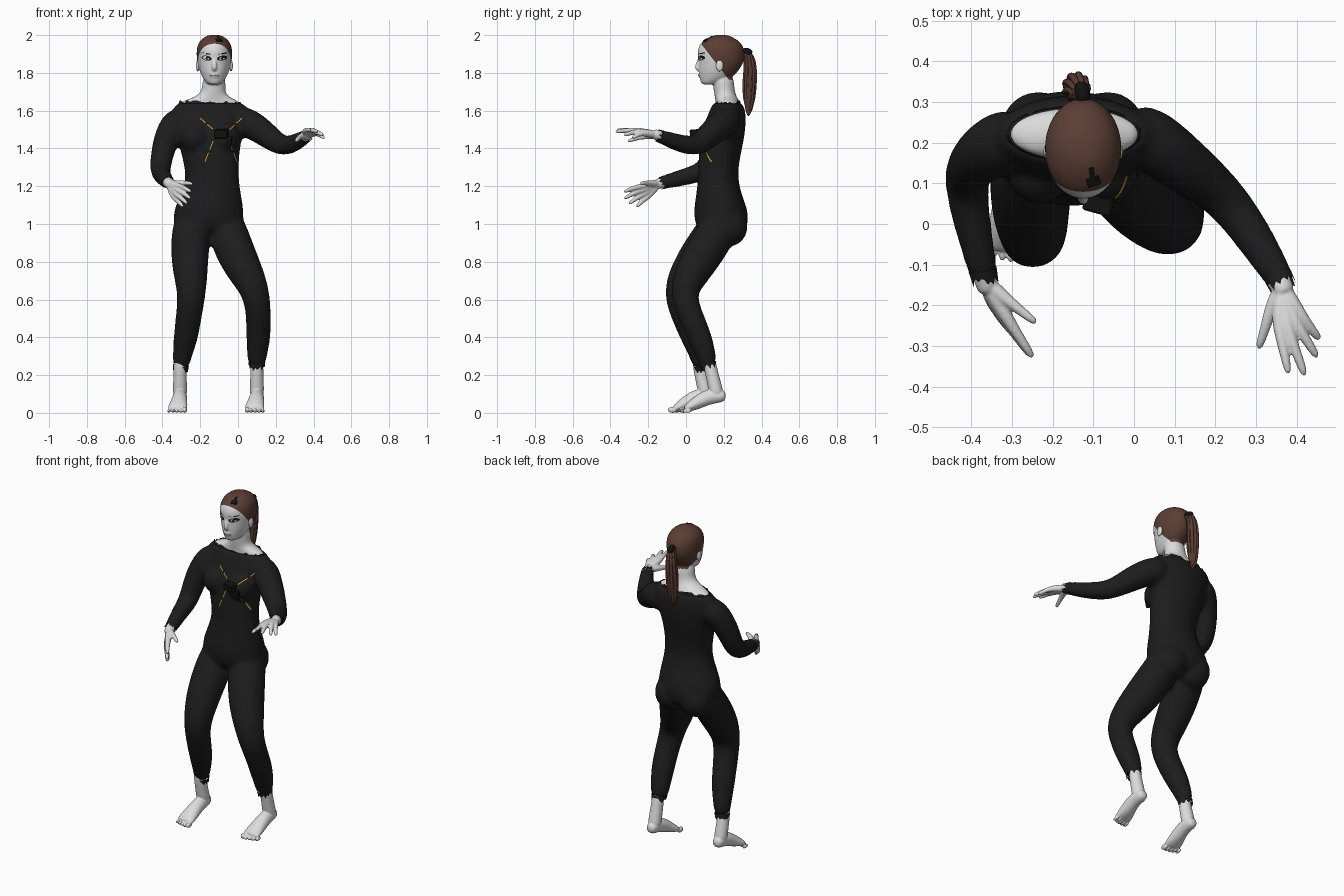
import bpy, bmesh, math, random
from mathutils import Vector
from mathutils.bvhtree import BVHTree

random.seed(4)
if "Cube" in bpy.data.objects:
    bpy.data.objects.remove(bpy.data.objects["Cube"])


def material(name, *rgb):
    m = bpy.data.materials.new(name)
    m.use_nodes = True
    m.diffuse_color = (*rgb, 1)
    bsdf = m.node_tree.nodes["Principled BSDF"]
    bsdf.inputs["Base Color"].default_value = (*rgb, 1)
    bsdf.inputs["Roughness"].default_value = 0.7
    return m


SKIN = material("pale skin", .72, .72, .72)
SUIT = material("black suit", .012, .012, .0125)
HAIR = material("brown hair", .105, .048, .034)
DARK = material("dark trim", .006, .006, .006)
LIPS = material("grey lips", .36, .34, .34)
STRAP = material("orange strap", .6, .3, .03)
CX = -.125                                   # middle of the face


def finish(name, bm, *mats):
    me = bpy.data.meshes.new(name)
    bm.to_mesh(me)
    bm.free()
    for m in mats:
        me.materials.append(m)
    me.polygons.foreach_set("use_smooth", [True] * len(me.polygons))
    ob = bpy.data.objects.new(name, me)
    bpy.context.collection.objects.link(ob)
    return ob


def add_loft(bm, rings, flat=False, n=16):
    """Closed tube through rings (x, y, z, rx[, ry]); flat keeps rings level."""
    pts = [Vector(r[:3]) for r in rings]
    loops = []
    for i, r in enumerate(rings):
        t = (pts[min(i + 1, len(pts) - 1)] - pts[max(i - 1, 0)]).normalized()
        if flat:
            t = Vector((0, 0, 1))
        u = (Vector((1, 0, 0)) - t * t.x).normalized()
        v = t.cross(u)
        rx, ry = r[3] * 1.025, r[-1] * 1.025
        loops.append([bm.verts.new(pts[i] + u * rx * math.cos(a) + v * ry * math.sin(a))
                      for a in (math.tau * k / n for k in range(n))])
    for a, b in zip(loops, loops[1:]):
        for k in range(n):
            bm.faces.new((a[k], a[(k + 1) % n], b[(k + 1) % n], b[k]))
    bm.faces.new(loops[0][::-1])
    bm.faces.new(loops[-1])


def add_ball(bm, centre, size):
    made = bmesh.ops.create_uvsphere(bm, u_segments=16, v_segments=10, radius=1)["verts"]
    for v in made:
        v.co = Vector(centre) + Vector([c * s for c, s in zip(v.co, size)])


def fuse(name, bm, mats, voxel=0, smooth=4):
    """Round off the pieces and melt them into one skin."""
    bmesh.ops.recalc_face_normals(bm, faces=bm.faces)
    ob = finish(name, bm, *mats)
    ob.modifiers.new("round", 'SUBSURF').levels = 2
    if voxel:
        rm = ob.modifiers.new("melt", 'REMESH')
        rm.mode, rm.voxel_size, rm.use_smooth_shade = 'VOXEL', voxel, True
        sm = ob.modifiers.new("relax", 'SMOOTH')
        sm.factor, sm.iterations = .5, smooth
    dg = bpy.context.evaluated_depsgraph_get()
    me = bpy.data.meshes.new_from_object(ob.evaluated_get(dg))
    ob.modifiers.clear()
    ob.data = me
    me.materials.clear()
    for m in mats:
        me.materials.append(m)
    me.polygons.foreach_set("use_smooth", [True] * len(me.polygons))
    me.polygons.foreach_set("material_index", [0] * len(me.polygons))
    return ob


def surface(ob):
    bm = bmesh.new()
    bm.from_mesh(ob.data)
    tree = BVHTree.FromBMesh(bm)
    bm.free()
    return tree


def decal(name, tree, outline, mat, lift=.002):
    """Thin patch laid on the front of a surface."""
    bm = bmesh.new()
    vs = []
    for x, z in outline:
        hit = tree.ray_cast(Vector((x, -1, z)), Vector((0, 1, 0)))[0]
        vs.append(bm.verts.new((x, (hit.y if hit else .08) - lift, z)))
    bm.faces.new(vs)
    return finish(name, bm, mat)


def lens(x, z, w, h, tilt=0):
    return [(x + w * math.cos(a), z + h * math.sin(a) + tilt * math.cos(a))
            for a in (math.tau * k / 14 for k in range(14))]


# Suit: trunk, bust, seat, arms and legs
bm = bmesh.new()
trunk = [(.94, -.15, .13, .09, .305), (.98, -.157, .18, .055, .322), (1.04, -.157, .188, .042, .332),
         (1.1, -.152, .178, .045, .318), (1.16, -.143, .158, .055, .293), (1.25, -.135, .137, .065, .272),
         (1.35, -.145, .15, .066, .285), (1.45, -.15, .168, .075, .308), (1.54, -.148, .19, .1, .318),
         (1.6, -.147, .2, .125, .315), (1.638, -.148, .182, .142, .3), (1.643, -.148, .16, .15, .285)]
add_loft(bm, [(x, (f + b) / 2, z, rx, (b - f) / 2) for z, x, rx, f, b in trunk], flat=True)
for side in (-1, 1):
    add_ball(bm, (-.15 + side * .082, .125, 1.46), (.082, .078, .082))
    add_ball(bm, (-.15 + side * .085, .228, .985), (.098, .102, .105))
left_arm = [(-.03, .23, 1.55, .075), (.04, .212, 1.543, .08), (.105, .158, 1.507, .073), (.175, .107, 1.452, .063),
            (.238, .05, 1.408, .055), (.3, -.04, 1.428, .048), (.35, -.12, 1.458, .038), (.363, -.147, 1.467, .037)]
right_arm = [(-.27, .23, 1.555, .075), (-.335, .198, 1.54, .078), (-.378, .168, 1.46, .069), (-.404, .137, 1.36, .06),
             (-.412, .105, 1.285, .055), (-.405, .03, 1.258, .049), (-.375, -.1, 1.225, .038), (-.368, -.132, 1.217, .037)]
left_leg = [(-.085, .2, 1.09, .06), (-.065, .19, 1.0, .1), (-.035, .13, .9, .106), (.015, .06, .79, .1), (.07, .005, .69, .084),
            (.1, -.013, .61, .071), (.11, .03, .5, .066), (.108, .077, .39, .065), (.1, .108, .3, .052), (.1, .118, .245, .047)]
right_leg = [(-.23, .2, 1.09, .06), (-.245, .18, 1.0, .1), (-.253, .11, .9, .103), (-.255, .035, .79, .097), (-.248, -.025, .69, .084),
             (-.247, -.043, .61, .073), (-.262, -.004, .5, .068), (-.278, .042, .39, .065), (-.296, .072, .3, .05), (-.304, .085, .23, .044)]
for limb in (left_arm, right_arm, left_leg, right_leg):
    add_loft(bm, limb)
suit = fuse("body_suit", bm, [SUIT], .011, 14)

# Head with nose, neck and bare shoulders
bm = bmesh.new()
head = [(1.737, .03, .088, .15), (1.75, .046, .078, .19), (1.78, .066, .071, .25), (1.82, .082, .067, .285),
        (1.86, .091, .068, .306), (1.9, .095, .06, .311), (1.94, .092, .066, .304), (1.97, .077, .09, .28),
        (1.99, .053, .125, .245), (2.002, .025, .155, .215)]
add_loft(bm, [(CX, (f + b) / 2, z, rx, (b - f) / 2) for z, rx, f, b in head], flat=True)
add_loft(bm, [(-.148, .222, 1.6, .17, .065), (-.148, .222, 1.645, .163, .064), (-.142, .215, 1.66, .118, .06),
              (-.134, .207, 1.685, .07, .056), (-.128, .2, 1.72, .06, .055), (CX, .195, 1.8, .06, .057)], flat=True)
add_loft(bm, [(CX, .08, 1.89, .009), (CX, .062, 1.85, .011), (CX, .057, 1.828, .014), (CX, .072, 1.815, .014)], n=10)
add_ball(bm, (CX, .074, 1.787), (.026, .009, .012))
head = fuse("head_and_neck", bm, [SKIN, HAIR], .0055, 4)

# Swept back hair, cut along a sloping hairline
bm = bmesh.new()
bm.from_mesh(head.data)
point, slope = Vector((CX, .075, 1.96)), Vector((0, .2, .155))
bmesh.ops.bisect_plane(bm, geom=bm.verts[:] + bm.edges[:] + bm.faces[:], plane_co=point, plane_no=slope.normalized())
for f in bm.faces:
    c = f.calc_center_median()
    f.material_index = int((c - point).dot(slope) > 0 and c.z > 1.765)
bm.to_mesh(head.data)
bm.free()

# Ears
for side, label in ((1, "left"), (-1, "right")):
    bm = bmesh.new()
    add_ball(bm, (CX + side * .088, .178, 1.838), (.01, .02, .03))
    fuse(label + "_ear", bm, [SKIN])

# Ponytail of a core and loose locks, with tie and hair clip
bm = bmesh.new()
tail = [(CX, .29, 1.9, .02), (-.13, .325, 1.905, .02), (-.138, .342, 1.85, .026), (-.142, .338, 1.76, .032),
        (-.145, .335, 1.68, .03), (-.147, .332, 1.61, .02), (-.148, .33, 1.57, .006)]
add_loft(bm, tail)
for k in range(9):
    a = math.tau * k / 9
    dx, dy, dz = math.cos(a) * .85, math.sin(a) * .95, random.uniform(0, .07)
    add_loft(bm, [(x + dx * r, y + dy * r, z + dz * (1.9 - z) * 2, .01 if i < 5 else .004)
                  for i, (x, y, z, r) in enumerate(tail[1:])], n=6)
fuse("ponytail", bm, [HAIR])
bm = bmesh.new()
add_loft(bm, [(CX, .295, 1.905, .018, .024), (-.127, .322, 1.912, .02, .026), (-.13, .345, 1.892, .018, .026)])
fuse("hair_tie", bm, [DARK])


def box(name, loc, size, turn, mat):
    bm = bmesh.new()
    bmesh.ops.create_cube(bm, size=1)
    ob = finish(name, bm, mat)
    ob.data.polygons.foreach_set("use_smooth", [False] * 6)
    ob.location, ob.scale, ob.rotation_euler = loc, size, turn
    ob.modifiers.new("edge", 'BEVEL').width = .08


box("hair_clip", (-.1, .106, 1.972), (.034, .024, .012), (.6, 0, .3), DARK)
box("hair_clip_arm", (-.103, .122, 1.982), (.012, .04, .01), (.5, 0, .1), DARK)
box("chest_box", (-.088, .05, 1.478), (.07, .045, .045), (.1, 0, -.27), DARK)
box("chest_pouch", (-.045, .066, 1.435), (.022, .026, .06), (0, .2, -.2), DARK)

# Face details
face = surface(head)
for side, label in ((1, "left"), (-1, "right")):
    x = CX + side * .041
    decal(label + "_eye_makeup", face, lens(x, 1.878, .027, .013, side * .004), DARK)
    decal(label + "_eye_white", face, lens(x, 1.875, .015, .005), SKIN, .003)
    decal(label + "_iris", face, lens(x, 1.876, .006, .005), DARK, .004)
    decal(label + "_brow", face, lens(x + side * .003, 1.902, .027, .0035, side * .004), DARK)
decal("lips", face, lens(CX, 1.787, .025, .008), LIPS)
decal("mouth_line", face, lens(CX, 1.787, .023, .001), DARK, .003)

# Chest straps fanning out from the box
chest = surface(suit)
ends = [((-.2, 1.56), (-.125, 1.495)), ((.02, 1.56), (-.055, 1.49)),
        ((-.175, 1.33), (-.125, 1.455)), ((-.005, 1.33), (-.055, 1.455))]
for i, (a, b) in enumerate(ends):
    a, b = Vector(a), Vector(b)
    across = (b - a).orthogonal().normalized() * .0026
    for k in range(8):
        p, q = a.lerp(b, k / 8), a.lerp(b, (k + 1) / 8)
        decal(f"strap_{i}_{k}", chest, [p - across, q - across, q + across, p + across],
              DARK if k % 4 == 3 else STRAP, .003)


# Ragged hems at neck, wrists and ankles
def hem(name, start, end, rx, ry, n=36):
    a, b = Vector(start), Vector(end)
    t = (b - a).normalized()
    u = (Vector((1, 0, 0)) - t * t.x).normalized()
    v = t.cross(u)
    bm = bmesh.new()
    top, low = [], []
    for k in range(n):
        w = u * rx * math.cos(math.tau * k / n) + v * ry * math.sin(math.tau * k / n)
        top.append(bm.verts.new(a + w))
        low.append(bm.verts.new(a.lerp(b, random.uniform(.3, 1)) + w * .94))
    for k in range(n):
        j = (k + 1) % n
        bm.faces.new((top[k], top[j], low[j], low[k]))
    finish(name, bm, SUIT)


hem("neck_hem", (-.148, .222, 1.625), (-.148, .222, 1.657), .172, .07, 44)
for label, limb in (("left_sleeve", left_arm), ("right_sleeve", right_arm), ("left_cuff", left_leg), ("right_cuff", right_leg)):
    p, q = Vector(limb[-2][:3]), Vector(limb[-1][:3])
    t, r = (q - p).normalized(), limb[-1][3] * .95
    hem(label + "_hem", q - t * .022, q + t * .016, r, r, 28)


# Hands: each finger runs from wrist through knuckle to tip
def hand(name, fore, wrist, fingers):
    bm = bmesh.new()
    fore, wrist = Vector(fore), Vector(wrist)
    add_loft(bm, [(*fore, .031), (*wrist, .028), (*(wrist * 1.4 - fore * .4), .024)])
    for knuckle, tip in fingers:
        k, t = Vector(knuckle), Vector(tip)
        mid = k.lerp(t, .5) + Vector((0, 0, .005))
        end = t + (t - k).normalized() * .006
        add_loft(bm, [(*wrist, .02), (*wrist.lerp(k, .5), .02), (*k, .0165), (*mid, .012), (*end, .0105)], n=10)
    fuse(name, bm, [SKIN], .0045, 2)


hand("left_hand", (.335, -.1, 1.45), (.364, -.155, 1.472),
     [((.355, -.25, 1.492), (.38, -.367, 1.497)), ((.378, -.258, 1.495), (.42, -.372, 1.488)),
      ((.398, -.245, 1.49), (.45, -.326, 1.47)), ((.41, -.225, 1.482), (.455, -.282, 1.455)),
      ((.335, -.215, 1.465), (.307, -.305, 1.438))])
hand("right_hand", (-.38, -.08, 1.23), (-.363, -.145, 1.213),
     [((-.31, -.235, 1.2), (-.25, -.327, 1.17)), ((-.317, -.235, 1.178), (-.253, -.325, 1.135)),
      ((-.328, -.225, 1.157), (-.27, -.3, 1.108)), ((-.34, -.208, 1.14), (-.292, -.26, 1.092)),
      ((-.315, -.185, 1.215), (-.242, -.242, 1.212))])


# Feet with raised heels and five toes each
def foot(name, dx, dy, side):
    bm = bmesh.new()
    shin = [(.1, .118, .3, .034), (.1, .138, .2, .034), (.1, .158, .12, .038), (.1, .165, .08, .034)]
    sole = [(.1, .212, .09, .026, .024), (.1, .18, .09, .034, .036), (.1, .12, .088, .037, .042),
            (.095, .06, .055, .044, .036), (.087, .015, .03, .052, .024), (.087, -.008, .019, .048, .014)]
    for part in (shin, sole):
        add_loft(bm, [(x + dx, y + dy, *rest) for x, y, *rest in part])
    for k in range(5):
        r = .016 if k == 0 else .0125 - k * .0006
        x = .087 + dx + side * (k * .021 - .038)
        add_ball(bm, (x, -.014 + dy + k * k * .0012, r), (r * .82, .025, r))
    fuse(name, bm, [SKIN], .004, 1)


foot("left_foot", 0, 0, 1)
foot("right_foot", -.407, -.058, -1)
